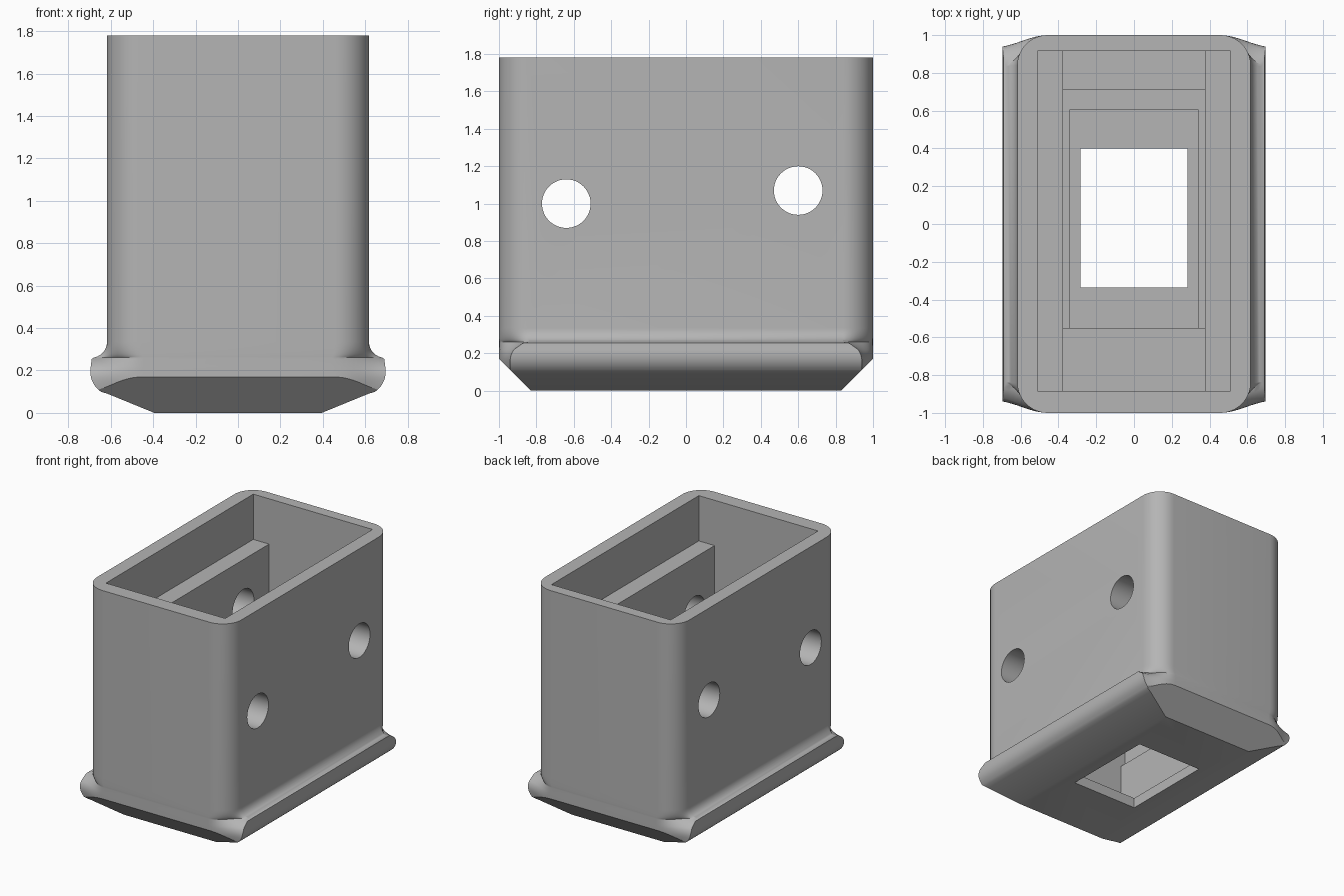
import bpy, bmesh, math
from mathutils import Vector

if "Cube" in bpy.data.objects:
    bpy.data.objects.remove(bpy.data.objects["Cube"])

HEIGHT, HALF_X, HALF_Y, RADIUS, STEPS = 1.78, 0.618, 1.0, 0.16, 10

grey = bpy.data.materials.new("plain_grey")
grey.use_nodes = True
grey.diffuse_color = (0.46, 0.46, 0.46, 1)
grey.node_tree.nodes["Principled BSDF"].inputs["Base Color"].default_value = grey.diffuse_color


def corner(w, z):
    """Outline of the +x +y corner at one height, from the side to the end."""
    flare = min(1, max(0, (w - HALF_X) / 0.075)) if z > 0.17 else 1
    drop = min(1, max(0, (z - 0.16) / 0.1))
    y_end = 0.84 + 0.1 * math.sqrt(1 - drop * drop)
    # end of the flared lip, easing into the end wall
    bezier = [Vector(p) for p in ((w, y_end), (w - 0.1, y_end + 0.02), (w - 0.15, 1), (w - 0.25, 1))]
    points = []
    for i in range(STEPS + 1):
        t = i / STEPS
        a = t * math.pi / 2
        arc = Vector((w - RADIUS + RADIUS * math.cos(a), HALF_Y - RADIUS + RADIUS * math.sin(a)))
        s = 1 - t
        lip = bezier[0] * s**3 + bezier[1] * 3 * s * s * t + bezier[2] * 3 * s * t * t + bezier[3] * t**3
        points.append(arc.lerp(lip, flare))
    return points


def outline(w, z):
    c = corner(w, z)
    back = c + [Vector((-p.x, p.y)) for p in reversed(c)]
    return back + [-p for p in back]


# Side profile: bevelled foot, rounded lip, hollow fillet, straight wall
profile = [(0.395, 0), (0.615, 0.09)]
for i in range(1, 10):
    a = math.radians(-65 + i * 8.6)
    profile.append((0.582 + 0.115 * math.cos(a), 0.195 + 0.115 * math.sin(a)))
profile.append((0.69, 0.255))
for i in range(1, 9):
    a = math.radians(i * 90 / 8)
    profile.append((0.693 - 0.075 * math.sin(a), 0.335 - 0.075 * math.cos(a)))
profile.append((HALF_X, HEIGHT))

bm = bmesh.new()
rings = [[bm.verts.new((p.x, p.y, z)) for p in outline(w, z)] for w, z in profile]
for low, high in zip(rings, rings[1:]):
    for i in range(len(low)):
        j = (i + 1) % len(low)
        bm.faces.new((low[i], low[j], high[j], high[i]))
bm.faces.new(reversed(rings[0]))
bm.faces.new(rings[-1])

# Bevel under the front and back
for side in (-1, 1):
    geom = bm.verts[:] + bm.edges[:] + bm.faces[:]
    cut = bmesh.ops.bisect_plane(bm, geom=geom, plane_co=(0, side * 0.83, 0),
                                 plane_no=(0, side, -1), clear_outer=True)
    rim = [e for e in cut["geom_cut"] if isinstance(e, bmesh.types.BMEdge)]
    bmesh.ops.contextual_create(bm, geom=rim)
bmesh.ops.recalc_face_normals(bm, faces=bm.faces[:])
mesh = bpy.data.meshes.new("housing")
bm.to_mesh(mesh)
bm.free()
housing = bpy.data.objects.new("housing", mesh)
bpy.context.collection.objects.link(housing)
mesh.materials.append(grey)


def carve(cutter):
    """Subtract a helper from the housing, then delete the helper."""
    cutter.hide_render = True
    cutter.data.materials.append(grey)
    bpy.context.view_layer.objects.active = housing
    mod = housing.modifiers.new("carve", 'BOOLEAN')
    mod.operation, mod.solver, mod.object = 'DIFFERENCE', 'EXACT', cutter
    bpy.ops.object.modifier_apply(modifier=mod.name)
    bpy.data.objects.remove(cutter)


def carve_box(half_x, y0, y1, z0, z1):
    bpy.ops.mesh.primitive_cube_add(size=1, location=(0, (y0 + y1) / 2, (z0 + z1) / 2))
    box = bpy.context.object
    box.scale = (2 * half_x, y1 - y0, z1 - z0)
    bpy.context.view_layer.update()
    carve(box)


# Stepped cavity: mouth, channel between ledges, shaft, pocket, floor opening
carve_box(0.51, -0.885, 0.915, 1.43, 2)
carve_box(0.375, -0.885, 0.915, 0.75, 1.6)
carve_box(0.375, -0.55, 0.71, 0.465, 1.5)
carve_box(0.338, -0.55, 0.605, 0.08, 1.4)
carve_box(0.283, -0.335, 0.4, -0.2, 1.3)

# Cross pin holes
for y, z in ((-0.64, 1.0), (0.6, 1.07)):
    bpy.ops.mesh.primitive_cylinder_add(vertices=48, radius=0.13, depth=3, location=(0, y, z),
                                        rotation=(0, math.pi / 2, 0))
    carve(bpy.context.object)

bpy.ops.object.select_all(action='DESELECT')
housing.select_set(True)
bpy.context.view_layer.objects.active = housing
bpy.ops.object.shade_smooth_by_angle(angle=math.radians(28))
